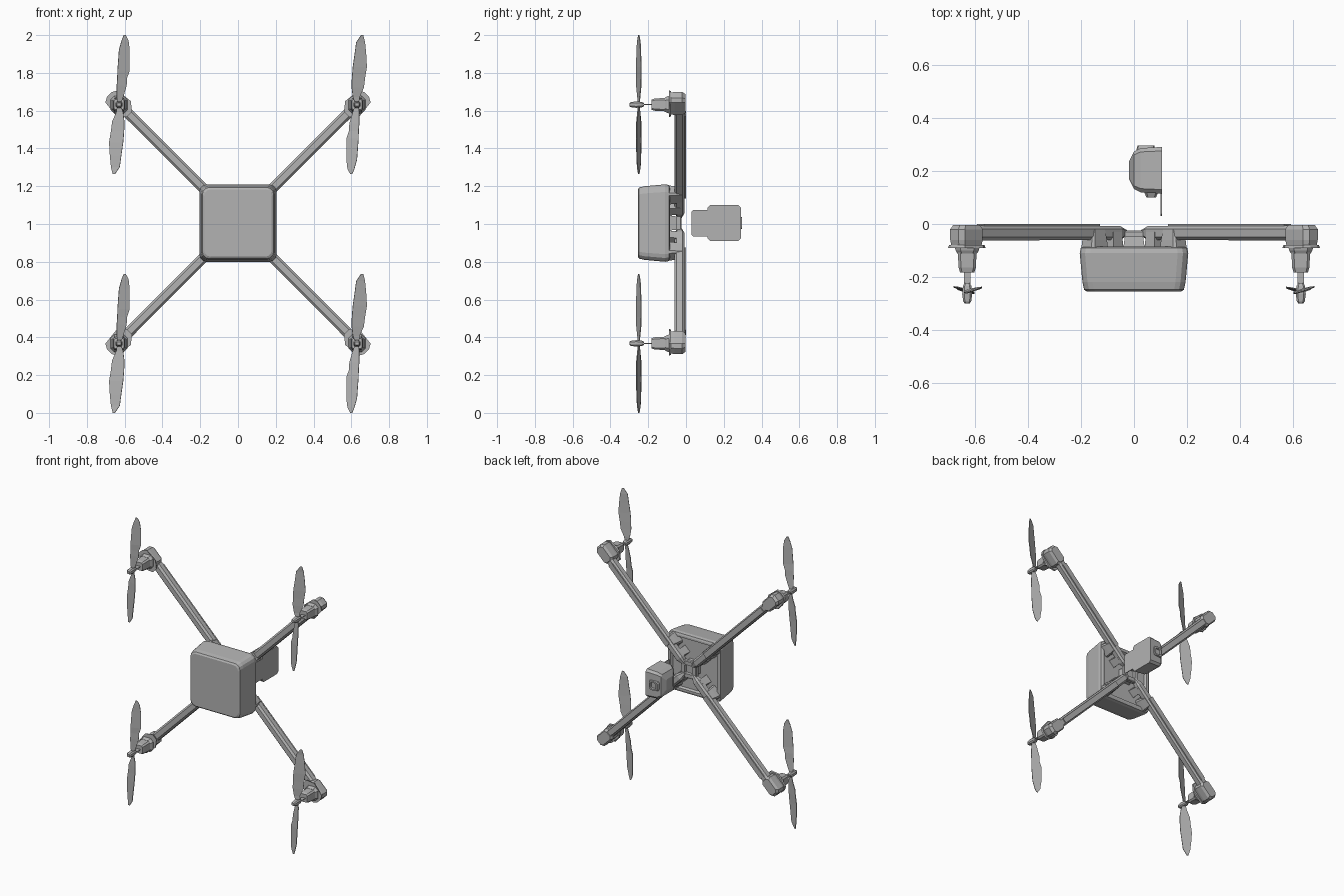
import bpy, bmesh, math
from mathutils import Matrix, Vector

cube = bpy.data.objects.get("Cube")
if cube:
    bpy.data.objects.remove(cube, do_unlink=True)

grey = bpy.data.materials.new("plain grey")
grey.use_nodes = True
GREY = (0.45, 0.45, 0.45, 1)
grey.diffuse_color = GREY
grey.node_tree.nodes["Principled BSDF"].inputs["Base Color"].default_value = GREY

MID = 1.005
# How an outline point (a, b) and a distance t map onto each loft axis
AXES = {
    "X": lambda a, b, t: Vector((t, a, b)),
    "Y": lambda a, b, t: Vector((a, t, b)),
}


def finish(name, bm):
    bmesh.ops.recalc_face_normals(bm, faces=bm.faces)
    mesh = bpy.data.meshes.new(name)
    bm.to_mesh(mesh)
    bm.free()
    mesh.materials.append(grey)
    obj = bpy.data.objects.new(name, mesh)
    bpy.context.collection.objects.link(obj)
    return obj


def loft(name, outline, layers, axis="Y", matrix=Matrix()):
    """Skin an outline through layers of (distance, scale) and cap both ends."""
    bm = bmesh.new()
    rings = [[bm.verts.new(matrix @ AXES[axis](a * s, b * s, t)) for a, b in outline]
             for t, s in layers]
    n = len(outline)
    for low, high in zip(rings, rings[1:]):
        for i in range(n):
            j = (i + 1) % n
            bm.faces.new((low[i], low[j], high[j], high[i]))
    bm.faces.new(rings[0])
    bm.faces.new(rings[-1])
    return finish(name, bm)


def rounded(w, h, r, steps=1):
    """Rectangle outline with half sizes w, h and cut or rounded corners."""
    pts = []
    for k, (sx, sy) in enumerate(((1, 1), (-1, 1), (-1, -1), (1, -1))):
        for i in range(steps + 1):
            ang = math.pi / 2 * (k + i / steps)
            pts.append((sx * (w - r) + r * math.cos(ang), sy * (h - r) + r * math.sin(ang)))
    return pts


def box(w, h):
    return [(w, h), (-w, h), (-w, -h), (w, -h)]


def at(x, y, z):
    return Matrix.Translation((x, y, z))


# Main housing: tapered shell with a sunken back
loft("main_housing", rounded(0.205, 0.205, 0.04, 3),
     [(-0.255, 0.87), (-0.248, 0.92), (-0.22, 0.95), (-0.11, 1), (-0.09, 0.98),
      (-0.085, 0.92), (-0.085, 0.86), (-0.1, 0.82)], matrix=at(0, 0, MID))

# Centre post and square socket plate
loft("centre_post", box(0.038, 0.038), [(-0.1, 1.1), (-0.045, 0.9)], matrix=at(0, 0, MID))
loft("centre_plate", rounded(0.06, 0.06, 0.01),
     [(-0.05, 1), (-0.03, 1), (-0.025, 0.92), (-0.025, 0.5), (-0.042, 0.45)],
     matrix=at(0, 0, MID))

# Four diagonal arms with clamps and motor mounts
for corner, degrees in (("upper_left", -45), ("lower_left", 45),
                        ("lower_right", 135), ("upper_right", 225)):
    turn = at(0, 0, MID) @ Matrix.Rotation(math.radians(degrees), 4, "Y")
    arm = turn @ at(0, -0.034, 0)
    loft("arm_" + corner, rounded(0.028, 0.028, 0.012),
         [(0.045, 0.4), (0.09, 0.95), (0.86, 1), (0.93, 0.95)], "X", arm)
    loft("arm_rib_" + corner, box(0.004, 0.03), [(0.2, 1), (0.82, 1)], "X",
         turn @ at(0, -0.004, 0) @ Matrix.Scale(0.6, 4, (0, 0, 1)))
    # Clamp blocks between arm and housing
    loft("outer_clamp_" + corner, rounded(0.045, 0.038, 0.01),
         [(-0.1, 1), (-0.06, 0.9), (-0.02, 0.75)], matrix=turn @ at(0.21, 0, 0))
    loft("inner_clamp_" + corner, box(0.025, 0.03),
         [(-0.1, 1.1), (-0.03, 0.9)], matrix=turn @ at(0.115, 0, 0))
    # End block and flared mounting plate
    loft("end_block_" + corner, rounded(0.065, 0.04, 0.018),
         [(-0.088, 0.9), (-0.06, 1), (-0.02, 1), (-0.003, 0.8)],
         matrix=turn @ at(0.895, 0, 0))
    loft("mount_plate_" + corner,
         [(0.075, 0.018), (0.06, 0.045), (-0.03, 0.055), (-0.075, 0.02),
          (-0.075, -0.02), (-0.03, -0.055), (0.06, -0.045), (0.075, -0.018)],
         [(-0.09, 1), (-0.08, 0.95)], matrix=turn @ at(0.888, 0, 0))

# Blade rows: distance from hub, left edge, right edge
UPPER = [(0.0, -0.008, 0.008), (0.04, -0.012, 0.022), (0.1, -0.012, 0.04),
         (0.14, -0.009, 0.042), (0.18, -0.008, 0.056), (0.29, 0.0, 0.056),
         (0.34, 0.014, 0.05), (0.368, 0.025, 0.035)]
LOWER = [(0.0, -0.008, 0.008), (-0.04, -0.014, 0.022), (-0.09, -0.036, 0.028),
         (-0.14, -0.042, 0.027), (-0.2, -0.052, 0.022), (-0.27, -0.048, 0.012),
         (-0.33, -0.042, 0.004), (-0.368, -0.033, -0.022)]


def blade(name, rows, pitch, matrix):
    bm = bmesh.new()
    pairs = []
    for z, lo, hi in rows:
        lift = pitch * (hi - lo) * 0.18
        pairs.append([bm.verts.new(matrix @ Vector((x, y, z)))
                      for x, y in ((lo, -lift), (hi, lift))])
    for (a, b), (c, d) in zip(pairs, pairs[1:]):
        bm.faces.new((a, b, d, c))
    obj = finish(name, bm)
    solid = obj.modifiers.new("thickness", "SOLIDIFY")
    solid.thickness = 0.004
    solid.offset = 0


# Motors and propellers; the two sides are half a turn apart
for side, sx in (("left", 1), ("right", -1)):
    for level, sz in (("upper", 1), ("lower", -1)):
        tag = level + "_" + side
        spot = at(sx * 0.63, 0, 1.0 + sz * 0.632)
        loft("motor_" + tag, rounded(0.036, 0.036, 0.01),
             [(-0.08, 0.9), (-0.1, 1), (-0.165, 0.9), (-0.183, 0.75)], matrix=spot)
        loft("motor_collar_" + tag, rounded(0.046, 0.046, 0.02),
             [(-0.09, 1), (-0.1, 0.95), (-0.112, 0.8)], matrix=spot)
        loft("shaft_" + tag, box(0.013, 0.002), [(-0.18, 1), (-0.235, 1)], matrix=spot)
        loft("propeller_hub_" + tag, rounded(0.019, 0.017, 0.008),
             [(-0.222, 0.5), (-0.235, 0.85), (-0.265, 1), (-0.292, 0.8), (-0.3, 0.5)],
             matrix=spot)
        spin = spot @ at(0, -0.25, 0)
        if sx > 0:
            spin = spin @ Matrix.Rotation(math.pi, 4, "Y")
        blade("blade_a_" + tag, UPPER, 1, spin)
        blade("blade_b_" + tag, LOWER, -1, spin)

# Separate camera pod behind the frame, with its side plate and lens
loft("camera_pod", rounded(0.088, 0.096, 0.015),
     [(0.105, 1), (0.025, 0.95), (0.0, 0.8), (-0.018, 0.4)], "X", at(0, 0.203, MID))
loft("camera_side_plate", rounded(0.06, 0.07, 0.008),
     [(0.1, 1), (0.105, 1)], "X", at(0, 0.09, MID))
loft("camera_lens", rounded(0.035, 0.035, 0.015, 2),
     [(0.27, 1.1), (0.297, 0.9), (0.297, 0.6), (0.288, 0.5)], matrix=at(0.045, 0, MID))
loft("camera_bracket", rounded(0.03, 0.035, 0.01),
     [(0.1, 0.6), (0.13, 1)], matrix=at(0.065, 0, MID))
